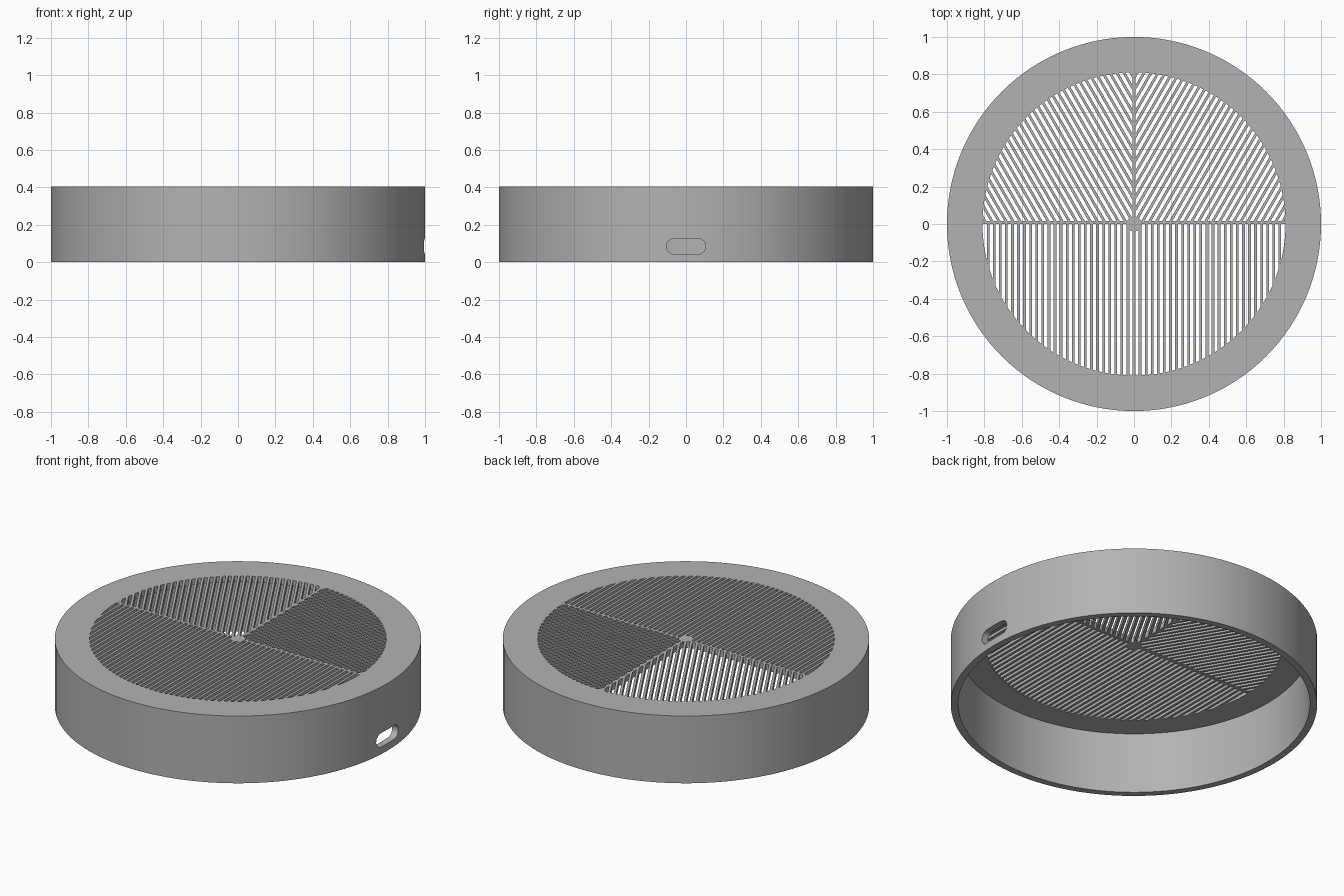
import bpy, bmesh
from math import sqrt, cos, sin, pi, radians

if "Cube" in bpy.data.objects:
    bpy.data.objects.remove(bpy.data.objects["Cube"], do_unlink=True)

HEIGHT, PLATE, WALL = 0.405, 0.037, 0.04
CEILING = HEIGHT - PLATE
GRILLE_R = 0.81
PITCH, BAR = 0.0325, 0.0145
SEGMENTS = 128

grey = bpy.data.materials.new("light grey plastic")
grey.use_nodes = True
colour = (0.45, 0.45, 0.45, 1)
grey.diffuse_color = colour
grey.node_tree.nodes["Principled BSDF"].inputs["Base Color"].default_value = colour


def finish(name, bm):
    bmesh.ops.recalc_face_normals(bm, faces=bm.faces[:])
    mesh = bpy.data.meshes.new(name)
    bm.to_mesh(mesh)
    bm.free()
    mesh.materials.append(grey)
    obj = bpy.data.objects.new(name, mesh)
    bpy.context.collection.objects.link(obj)
    return obj


def activate(obj):
    bpy.ops.object.select_all(action='DESELECT')
    obj.select_set(True)
    bpy.context.view_layer.objects.active = obj


def prism(bm, points, z0=CEILING, z1=HEIGHT):
    """Extrude a flat outline between two heights."""
    low = [bm.verts.new((x, y, z0)) for x, y in points]
    high = [bm.verts.new((x, y, z1)) for x, y in points]
    bm.faces.new(low)
    bm.faces.new(high)
    for i in range(len(points)):
        j = (i + 1) % len(points)
        bm.faces.new((low[i], low[j], high[j], high[i]))


# Housing: open-bottomed cup with a round opening in its top
bm = bmesh.new()
profile = [(1, 0), (1, HEIGHT), (GRILLE_R, HEIGHT), (GRILLE_R, CEILING),
           (1 - WALL, CEILING), (1 - WALL, 0)]
rings = [[bm.verts.new((r * cos(2 * pi * i / SEGMENTS), r * sin(2 * pi * i / SEGMENTS), z))
          for i in range(SEGMENTS)] for r, z in profile]
for k, ring in enumerate(rings):
    after = rings[(k + 1) % len(rings)]
    for i in range(SEGMENTS):
        j = (i + 1) % SEGMENTS
        bm.faces.new((ring[i], ring[j], after[j], after[i]))
housing = finish("housing", bm)

# Cable port: rounded slot cut through the wall
bm = bmesh.new()
outline = []
for side in (1, -1):
    for i in range(13):
        a = side * pi / 2 - pi / 2 + pi * (i / 12 - 0.5) + pi / 2 * (1 - side)
        outline.append((side * 0.063 + 0.042 * side * cos(pi * (i / 12 - 0.5)),
                        0.085 + 0.042 * side * sin(pi * (i / 12 - 0.5))))
ends = [[bm.verts.new((x, y, z)) for y, z in outline] for x in (0.9, 1.1)]
bm.faces.new(ends[0])
bm.faces.new(ends[1])
for i in range(len(outline)):
    j = (i + 1) % len(outline)
    bm.faces.new((ends[0][i], ends[0][j], ends[1][j], ends[1][i]))
cutter = finish("port_cutter", bm)
cutter.hide_render = True
activate(housing)
cut = housing.modifiers.new("port", 'BOOLEAN')
cut.operation, cut.object, cut.solver = 'DIFFERENCE', cutter, 'EXACT'
bpy.ops.object.modifier_apply(modifier=cut.name)
bpy.data.objects.remove(cutter, do_unlink=True)
bpy.ops.object.shade_smooth_by_angle(angle=radians(30))


def rim(t):
    return sqrt(max(GRILLE_R ** 2 - t * t, 0))


# Front grille: straight bars filling the front half
bm = bmesh.new()
count = int(GRILLE_R / PITCH)
for k in range(-count, count + 1):
    a, b = k * PITCH - BAR / 2, k * PITCH + BAR / 2
    prism(bm, [(a, 0), (b, 0), (b, -rim(b)), (a, -rim(a))])
finish("front_grille", bm)


# Rear grilles: bars slanted outward in each rear quarter
def slanted_bar(bm, t0, t1, mirror):
    dx, dy = sin(radians(30)), cos(radians(30))
    corners = []
    for t, order in ((t0, 1), (t1, -1)):
        start = max(-t * dy / dx, t * dx / dy)
        if start >= rim(t):
            return
        pair = [(mirror * (t * dy + s * dx), -t * dx + s * dy) for s in (start, rim(t))]
        corners += pair[::order]
    prism(bm, corners)


for name, mirror in (("rear_left_grille", 1), ("rear_right_grille", -1)):
    bm = bmesh.new()
    for k in range(-count, count + 1):
        slanted_bar(bm, k * PITCH - BAR / 2, k * PITCH + BAR / 2, mirror)
    finish(name, bm)

# Spokes dividing the sectors, and the central hub
bm = bmesh.new()
w = 0.008
r = GRILLE_R
prism(bm, [(-r, 0), (r, 0), (r, 2 * w), (-r, 2 * w)])
prism(bm, [(-w, 2 * w), (w, 2 * w), (w, r), (-w, r)])
finish("spokes", bm)
bm = bmesh.new()
prism(bm, [(0.04 * cos(pi * i / 12), 0.04 * sin(pi * i / 12)) for i in range(24)])
finish("hub", bm)
